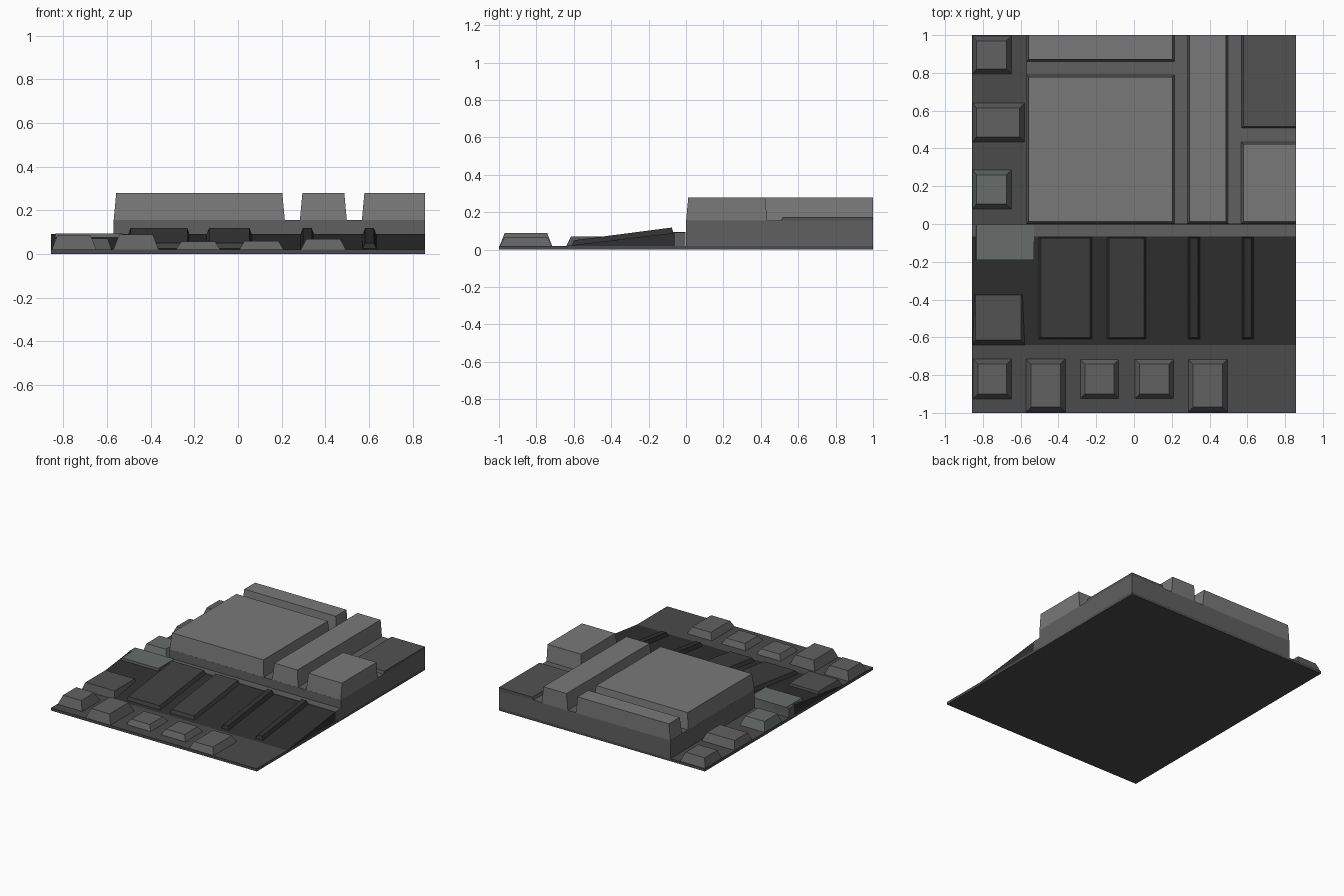
import bpy, bmesh

if "Cube" in bpy.data.objects:
    bpy.data.objects.remove(bpy.data.objects["Cube"])


def material(name, r, g, b):
    mat = bpy.data.materials.new(name)
    mat.diffuse_color = (r, g, b, 1)
    mat.use_nodes = True
    mat.node_tree.nodes["Principled BSDF"].inputs["Base Color"].default_value = mat.diffuse_color
    return mat


# shades of dark grey metal
SLAB = material("slab_grey", 0.19, 0.19, 0.19)
TRENCH = material("trench_grey", 0.115, 0.115, 0.115)
LOW = material("low_slab_grey", 0.085, 0.085, 0.085)
STUD = material("block_grey", 0.12, 0.12, 0.12)
PLATE = material("plate_grey", 0.07, 0.07, 0.07)
RAMP = material("ramp_grey", 0.03, 0.03, 0.03)
PANEL = material("panel_grey", 0.05, 0.05, 0.05)
GREEN = material("greenish_grey", 0.135, 0.155, 0.145)


def make_mesh(name, verts, faces, mat):
    mesh = bpy.data.meshes.new(name)
    mesh.from_pydata(verts, [], faces)
    mesh.materials.append(mat)
    bm = bmesh.new()
    bm.from_mesh(mesh)
    bmesh.ops.recalc_face_normals(bm, faces=bm.faces)
    bm.to_mesh(mesh)
    bm.free()
    obj = bpy.data.objects.new(name, mesh)
    bpy.context.collection.objects.link(obj)
    return obj


BOX_FACES = [(0, 3, 2, 1), (4, 5, 6, 7), (0, 1, 5, 4),
             (1, 2, 6, 5), (2, 3, 7, 6), (3, 0, 4, 7)]


def block(name, mat, x0, x1, y0, y1, z0, z1, left=0, right=0, front=0, back=0):
    """Box whose top is inset by the given amount on each side."""
    low = [(x0, y0, z0), (x1, y0, z0), (x1, y1, z0), (x0, y1, z0)]
    a, b, c, d = x0 + left, x1 - right, y0 + front, y1 - back
    top = [(a, c, z1), (b, c, z1), (b, d, z1), (a, d, z1)]
    return make_mesh(name, low + top, BOX_FACES, mat)


def extrude_x(name, mat, profile, x0, x1):
    """Extrude a (y, z) profile along x."""
    n = len(profile)
    verts = [(x, y, z) for x in (x0, x1) for y, z in profile]
    faces = [tuple(range(n)), tuple(range(n, 2 * n))]
    faces += [(i, (i + 1) % n, n + (i + 1) % n, n + i) for i in range(n)]
    return make_mesh(name, verts, faces, mat)


W = 0.857
FLOOR = 0.02

# thin floor plate
block("floor_plate", PLATE, -W, W, -1, 1, 0, FLOOR)

# sloped deck ending in a narrow flat ledge
extrude_x("ramp", RAMP, [(-0.64, 0.005), (-0.64, FLOOR), (-0.06, 0.09),
                         (-0.06, 0.005)], -W, W)
block("ledge", TRENCH, -W, W, -0.066, -0.002, 0.005, 0.092)

# raised platform
block("platform", TRENCH, -0.57, W, 0, 1, 0.005, 0.155)

# large slabs on the platform
T = 0.012
Z0, Z1 = 0.15, 0.278
block("main_slab", SLAB, -0.57, 0.215, 0, 0.79, Z0, Z1, T, T, T, T)
block("rear_slab", SLAB, -0.57, 0.215, 0.86, 1, Z0, Z1, T, T, T, 0)
block("long_slab", SLAB, 0.283, 0.499, 0, 1, Z0, Z1, T, T, T, 0)
block("corner_slab", SLAB, 0.567, W, 0, 0.435, Z0, Z1, T, 0, T, T)
block("low_slab", LOW, 0.567, W, 0.505, 1, Z0, 0.175, T, 0, T, 0)

# sloped panels lying on the ramp
for i, (x0, x1, mat) in enumerate([(-0.505, -0.22, PANEL), (-0.145, 0.065, PANEL),
                                   (0.285, 0.35, RAMP), (0.57, 0.635, RAMP)]):
    low = [(x0, -0.61, 0.02), (x1, -0.61, 0.02),
           (x1, -0.068, 0.085), (x0, -0.068, 0.085)]
    a, b = x0 + T, x1 - T
    top = [(a, -0.6, 0.05), (b, -0.6, 0.05), (b, -0.075, 0.118), (a, -0.075, 0.118)]
    make_mesh(f"ramp_panel_{i + 1}", low + top, BOX_FACES, mat)

# bevelled blocks along the left edge
B = 0.03
for i, (x1, y0, y1, h, mat) in enumerate([(-0.645, 0.79, 1.0, 0.085, STUD),
                                          (-0.575, 0.43, 0.645, 0.08, STUD),
                                          (-0.645, 0.075, 0.29, 0.088, GREEN)]):
    block(f"side_block_{i + 1}", mat, -W, x1, y0, y1, 0.01, h, 0.022, B, B, B)
block("ledge_block", GREEN, -W, -0.53, -0.19, -0.002, 0.01, 0.094, 0.022, 0, 0, 0)
block("ramp_block", LOW, -W, -0.575, -0.645, -0.365, 0.01, 0.07, 0.018, 0.022, 0.03, 0.01)

# bevelled blocks along the front edge
for i, (x0, x1, y0, h) in enumerate([(-W, -0.645, -0.93, 0.085),
                                     (-0.575, -0.36, -1.0, 0.088),
                                     (-0.29, -0.075, -0.93, 0.057),
                                     (0.0, 0.215, -0.93, 0.06),
                                     (0.283, 0.499, -1.0, 0.068)]):
    block(f"front_block_{i + 1}", STUD, x0, x1, y0, -0.712, 0.01, h, B, B, B, B)
